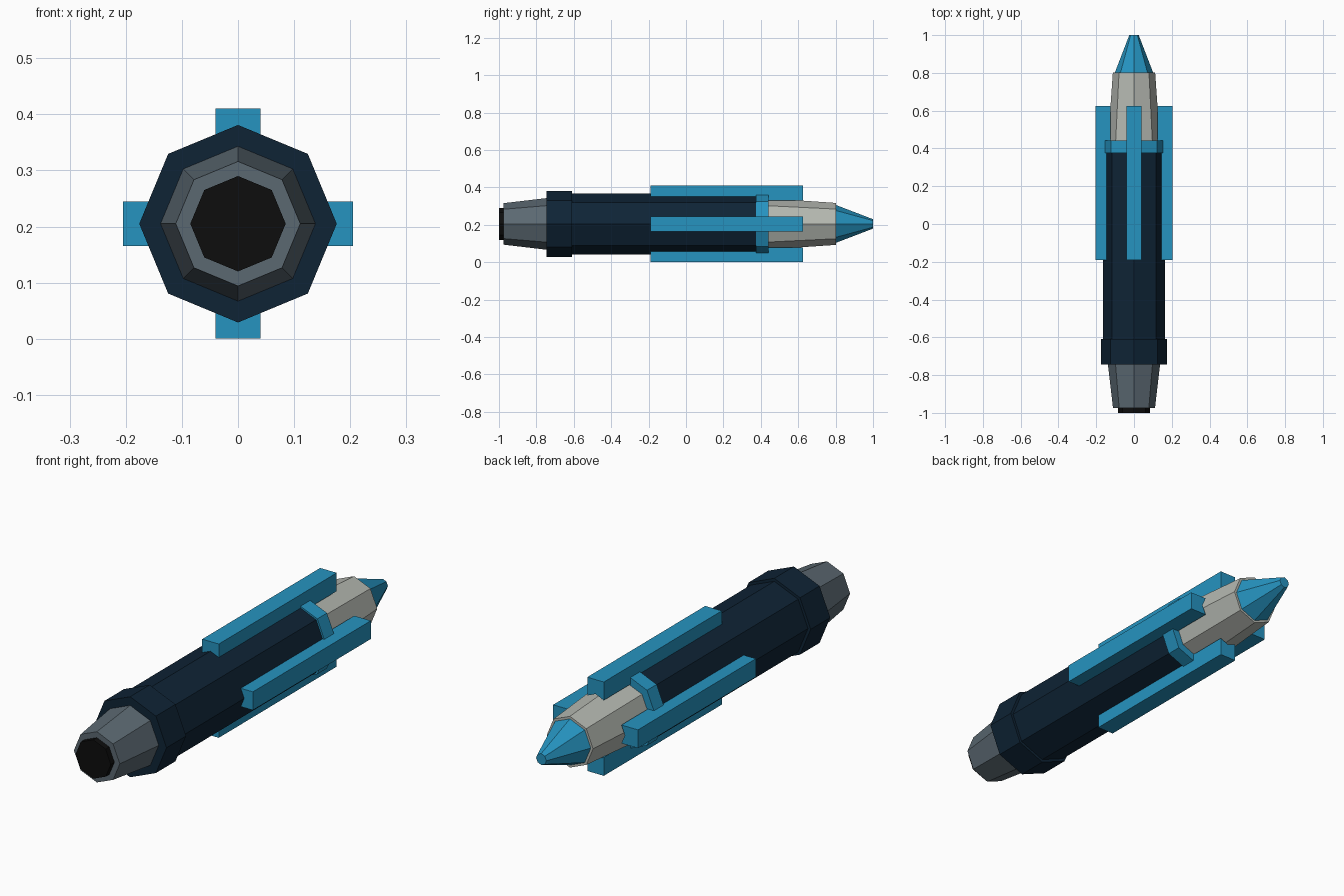
import bpy, bmesh, math
from mathutils import Matrix

if "Cube" in bpy.data.objects:
    bpy.data.objects.remove(bpy.data.objects["Cube"])

CZ = 0.205  # height of the long axis


def material(name, rgb):
    m = bpy.data.materials.new(name)
    m.diffuse_color = (*rgb, 1)
    m.use_nodes = True
    m.node_tree.nodes["Principled BSDF"].inputs["Base Color"].default_value = m.diffuse_color
    return m


NAVY = material("dark navy", (0.0044, 0.0170, 0.036))
BLUE = material("bright blue", (0.019, 0.295, 0.53))
GREY = material("slate grey", (0.105, 0.140, 0.167))
PALE = material("pale grey", (0.46, 0.48, 0.44))
BLACK = material("black", (0.004, 0.004, 0.004))


def prism(name, front, back, mat):
    """Solid joining two matching closed loops of points."""
    bm = bmesh.new()
    a = [bm.verts.new(p) for p in front]
    b = [bm.verts.new(p) for p in back]
    n = len(a)
    bm.faces.new(a)
    bm.faces.new(b[::-1])
    for i in range(n):
        j = (i + 1) % n
        bm.faces.new((a[i], b[i], b[j], a[j]))
    bmesh.ops.recalc_face_normals(bm, faces=bm.faces)
    me = bpy.data.meshes.new(name)
    bm.to_mesh(me)
    bm.free()
    me.materials.append(mat)
    ob = bpy.data.objects.new(name, me)
    bpy.context.collection.objects.link(ob)
    return ob


def octagon(y, r):
    angles = [math.radians(45 * i) for i in range(8)]
    return [(r * math.sin(t), y, CZ + r * math.cos(t)) for t in angles]


# Eight-sided sections from tail to tip: name, y0, r0, y1, r1, colour
for name, y0, r0, y1, r1, mat in [
    ("tail_plug", -1.0, 0.085, -0.97, 0.085, BLACK),
    ("tail_cone", -0.975, 0.111, -0.745, 0.138, GREY),
    ("tail_collar", -0.745, 0.176, -0.61, 0.176, NAVY),
    ("main_body", -0.61, 0.163, 0.375, 0.163, NAVY),
    ("front_ring", 0.375, 0.171, 0.442, 0.171, BLUE),
    ("front_section", 0.442, 0.137, 0.802, 0.112, PALE),
    ("tip", 0.802, 0.101, 1.0, 0.025, BLUE),
]:
    prism(name, octagon(y0, r0), octagon(y1, r1), mat)

# Four rails with a shallow V underside that seats on the octagon
profile = [(-0.04, 0.125), (-0.04, 0.205), (0.04, 0.205), (0.04, 0.125), (0, 0.142)]
for i, side in enumerate(("top", "right", "bottom", "left")):
    turn = Matrix.Translation((0, 0, CZ)) @ Matrix.Rotation(math.pi / 2 * i, 4, 'Y')
    ob = prism(side + "_rail", [(x, -0.19, z) for x, z in profile],
               [(x, 0.625, z) for x, z in profile], BLUE)
    ob.data.transform(turn)
